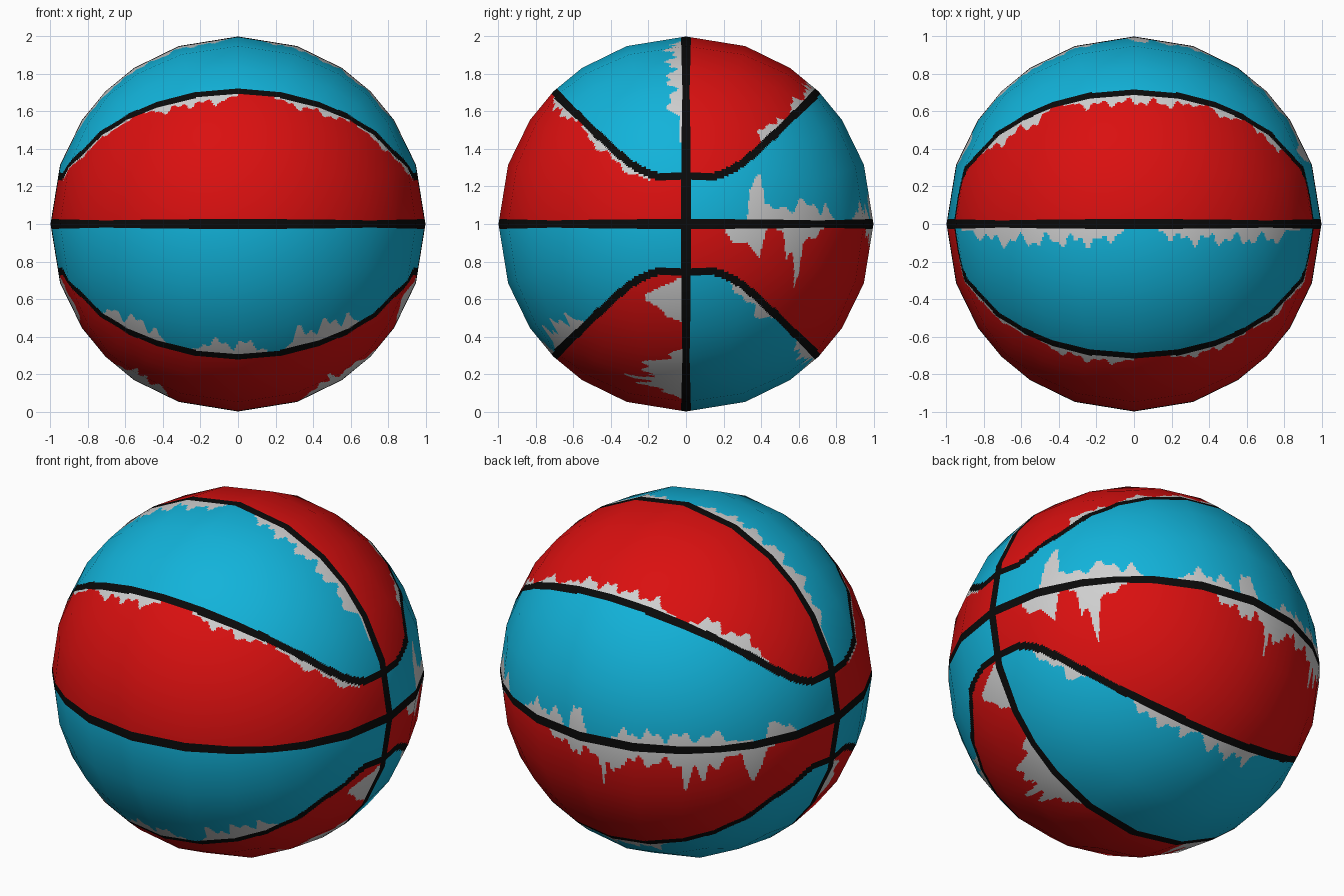
import bpy, bmesh, math

if "Cube" in bpy.data.objects:
    bpy.data.objects.remove(bpy.data.objects["Cube"])

HALF = 0.021             # half width of the black seams
BEND, POW = 0.255, 4.5   # curved seam: |z| = (|y|^p + bend^p)^(1/p)


# Colours
def material(name, rgb):
    m = bpy.data.materials.new(name)
    m.diffuse_color = (*rgb, 1)
    m.use_nodes = True
    m.node_tree.nodes["Principled BSDF"].inputs["Base Color"].default_value = m.diffuse_color
    return m


MATS = [material("red", (0.70, 0.005, 0.005)),
        material("sky_blue", (0.006, 0.45, 0.70)),
        material("black", (0.003, 0.003, 0.003)),
        material("worn_grey", (0.62, 0.62, 0.62))]
RED, BLUE, BLACK, GREY = range(4)

# Worn paint: patches (from x, to x, height) beside the seams of each panel
# Beside the curved seams
CURVE_WEAR = {
    "front_upper": [(-.95, -.57, .04), (-.5, 0, .08), (.2, .6, .07), (.64, .95, .06)],
    "front_lower": [(-.72, -.39, .13), (-.24, .16, .11), (.25, .65, .15)],
    "top_back": [(-.82, -.45, .1), (-.38, .38, .09), (.4, .58, .07), (.64, .8, .08)],
    "under_back": [(-.33, .1, .11), (.12, .5, .09), (.73, .92, .08)],
}
# Beside the straight seams
STRAIGHT_WEAR = {
    "top_front": [(-.93, 0, .12), (.1, .9, .11)],
    "under_front": [(-.96, -.85, .2), (-.65, -.38, .33), (.35, .74, .25), (.5, .58, .42),
                    (.85, .96, .2)],
    "back_upper": [(-.95, -.87, .15), (-.83, -.15, .1), (-.05, .09, .17), (.1, .44, .11),
                   (.6, .95, .13), (.9, .945, .24)],
    "back_lower": [(-.9, .3, .12), (-.88, -.79, .2), (-.68, -.54, .25), (-.25, -.1, .26),
                   (.67, .87, .1), (.77, .85, .33), (.9, .98, .16)],
}


def worn(patches, t, d):
    """True where a patch with a ragged, dripping edge covers distance d."""
    ragged = 0.75 + 0.22 * math.sin(43 * t) + 0.16 * math.sin(97 * t + 1)
    for a, b, h in patches:
        if a < t < b:
            fade = min(1, 5 * min(t - a, b - t) / (b - a) + 0.15)
            if d < max(h * ragged * fade, HALF + 0.01):
                return True
    return False


def paint(p):
    """Colour of the ball at unit direction p."""
    x, y, z = p
    ay, az = abs(y), abs(z)
    f = (ay ** POW + BEND ** POW) ** (1 / POW)
    slope = (ay / f) ** (POW - 1)
    # distance to each seam, measured along the surface
    g = az - f
    d_curve = abs(g) / math.sqrt(max(slope ** 2 + 1 - (az - slope * ay) ** 2, 0.05))
    d_y, d_z = math.asin(min(ay, 1)), math.asin(min(az, 1))
    if min(d_curve, d_y, d_z) < HALF:
        return BLACK
    cap, upper, front = g > 0, z > 0, y < 0
    side, level = ("front" if front else "back"), ("upper" if upper else "lower")
    panel = ("top_" if upper else "under_") + side if cap else side + "_" + level
    across = x / math.hypot(x, z if cap else y)
    if worn(CURVE_WEAR.get(panel, []), x, d_curve):
        return GREY
    if worn(STRAIGHT_WEAR.get(panel, []), across, d_y if cap else d_z):
        return GREY
    # panels alternate across every seam
    return BLUE if cap ^ upper ^ front else RED


# Ball: a low-poly rounded cube, cut finely so the paint follows the seams
bm = bmesh.new()
bmesh.ops.create_cube(bm, size=2)
bmesh.ops.subdivide_edges(bm, edges=bm.edges[:], cuts=5, use_grid_fill=True)
for v in bm.verts:
    v.co.normalize()
bmesh.ops.subdivide_edges(bm, edges=bm.edges[:], cuts=23, use_grid_fill=True)
for face in bm.faces:
    face.smooth = True
    face.material_index = paint(face.calc_center_median().normalized())
normals = [v.co.normalized() for v in bm.verts]
for v in bm.verts:
    v.co.z += 1

mesh = bpy.data.meshes.new("ball")
for m in MATS:
    mesh.materials.append(m)
bm.to_mesh(mesh)
bm.free()
mesh.normals_split_custom_set_from_vertices(normals)
ball = bpy.data.objects.new("ball", mesh)
bpy.context.collection.objects.link(ball)
